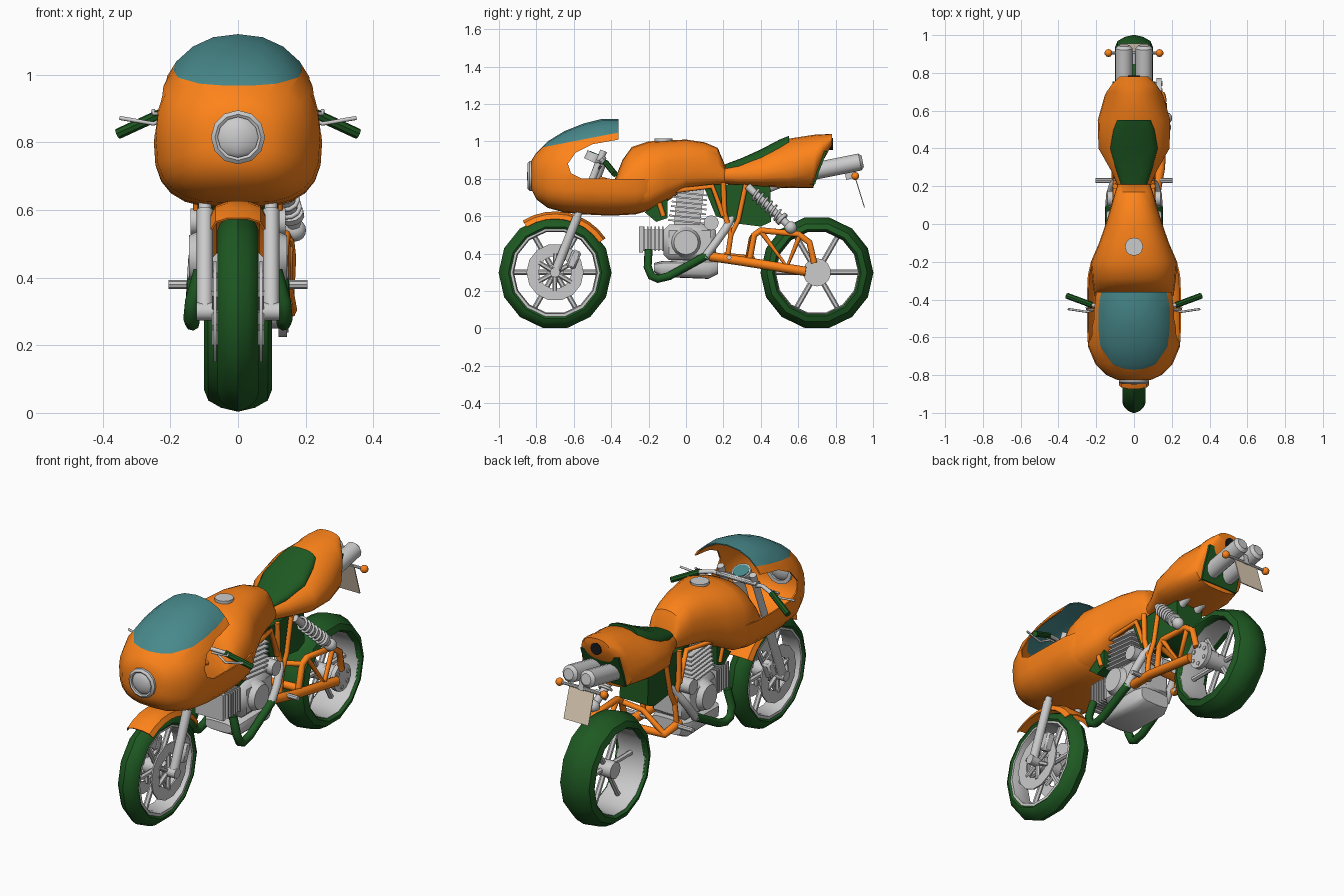
import bpy, bmesh
from math import sin, cos, pi, radians, copysign
from mathutils import Vector, Matrix

if "Cube" in bpy.data.objects:
    bpy.data.objects.remove(bpy.data.objects["Cube"])

COL = {'orange': (1, .23, .01, 1), 'green': (.013, .10, .016, 1), 'teal': (.065, .25, .26, 1),
       'black': (.01, .01, .012, 1), 'beige': (.75, .62, .48, 1)}

def mat(o, col):
    if col:
        m = bpy.data.materials.get(col) or bpy.data.materials.new(col)
        m.diffuse_color = COL[col]
        m.use_nodes = True
        m.node_tree.nodes["Principled BSDF"].inputs["Base Color"].default_value = m.diffuse_color
        o.data.materials.append(m)

def add(name, bm, col=None):
    me = bpy.data.meshes.new(name)
    bm.to_mesh(me)
    bm.free()
    o = bpy.data.objects.new(name, me)
    bpy.context.collection.objects.link(o)
    mat(o, col)
    return o

def tube(name, pts, r, col=None):
    cu = bpy.data.curves.new(name, 'CURVE')
    cu.dimensions = '3D'
    cu.bevel_depth, cu.bevel_resolution, cu.use_fill_caps = r, 2, True
    s = cu.splines.new('POLY')
    s.points.add(len(pts) - 1)
    for p, q in zip(s.points, pts):
        p.co = (*q, 1)
    o = bpy.data.objects.new(name, cu)
    bpy.context.collection.objects.link(o)
    mat(o, col)
    s.use_smooth = True
    return o

def cyl(name, a, b, r, col=None, r2=None, n=12):
    a, b = Vector(a), Vector(b)
    d = b - a
    bm = bmesh.new()
    M = Matrix.Translation((a + b) / 2) @ d.to_track_quat('Z', 'Y').to_matrix().to_4x4()
    bmesh.ops.create_cone(bm, cap_ends=True, segments=n, radius1=r, radius2=r if r2 is None else r2,
                          depth=d.length, matrix=M)
    return add(name, bm, col)

def box(name, c, size, col=None, rx=0, bevel=0):
    bm = bmesh.new()
    bmesh.ops.create_cube(bm, size=1, matrix=Matrix.Translation(c) @ Matrix.Rotation(rx, 4, 'X') @ Matrix.Diagonal((*size, 1)))
    if bevel:
        bmesh.ops.bevel(bm, geom=bm.edges[:], offset=bevel, segments=1, affect='EDGES')
    return add(name, bm, col)

def ball(name, c, r, col=None, sy=1):
    bm = bmesh.new()
    bmesh.ops.create_uvsphere(bm, u_segments=10, v_segments=8, radius=r,
                              matrix=Matrix.Translation(c) @ Matrix.Diagonal((1, sy, 1, 1)))
    return add(name, bm, col)

def prism(name, pts, x0, x1, col=None):
    bm = bmesh.new()
    f = bm.faces.new([bm.verts.new((x0, y, z)) for y, z in pts])
    g = bmesh.ops.extrude_face_region(bm, geom=[f])['geom']
    bmesh.ops.translate(bm, vec=(x1 - x0, 0, 0), verts=[v for v in g if isinstance(v, bmesh.types.BMVert)])
    bmesh.ops.recalc_face_normals(bm, faces=bm.faces)
    return add(name, bm, col)

def rings(bm, rows, closed=True):
    """Bridge consecutive point rows with quads."""
    vs = [[bm.verts.new(p) for p in row] for row in rows]
    n = len(vs[0])
    for a, b in zip(vs, vs[1:]):
        for i in range(n if closed else n - 1):
            j = (i + 1) % n
            bm.faces.new((a[i], a[j], b[j], b[i]))
    return vs

def lathe(name, prof, c, col=None, n=14):
    """Closed profile of (radius, x) turned round an x-parallel axis."""
    bm = bmesh.new()
    rows = [[(c[0] + x, c[1] + r * cos(2 * pi * k / n), c[2] + r * sin(2 * pi * k / n)) for r, x in prof]
            for k in range(n)]
    rings(bm, rows + rows[:1])
    bmesh.ops.remove_doubles(bm, verts=bm.verts, dist=1e-5)
    bmesh.ops.recalc_face_normals(bm, faces=bm.faces)
    return add(name, bm, col)

def loft(name, secs, col, eu=2.4, ed=3.2, n=24, end=True, plane=None, keep_top=False):
    """Skin rounded sections (y, bottom, top, half width, height of widest point)."""
    bm = bmesh.new()
    rows = []
    for y, zb, zt, w, zc in secs:
        row = []
        for k in range(n):
            c, s = cos(2 * pi * k / n), sin(2 * pi * k / n)
            e = 2 / (eu if s > 0 else ed)
            h = zt - zc if s > 0 else zc - zb
            row.append((copysign(w * abs(c) ** e, c), y, zc + copysign(h * abs(s) ** e, s)))
        rows.append(row)
    vs = rings(bm, rows)
    bm.faces.new(vs[0])
    if end:
        bm.faces.new(vs[-1])
    bmesh.ops.recalc_face_normals(bm, faces=bm.faces)
    if plane:
        bmesh.ops.bisect_plane(bm, geom=bm.verts[:] + bm.edges[:] + bm.faces[:], plane_co=plane[0],
                               plane_no=plane[1], clear_inner=keep_top, clear_outer=not keep_top)
    return add(name, bm, col)

def apply_mod(o, kind, **kw):
    m = o.modifiers.new(kind, kind)
    for k, v in kw.items():
        setattr(m, k, v)
    bpy.context.view_layer.objects.active = o
    bpy.ops.object.modifier_apply(modifier=m.name)

# Fairing and windshield share one skin, split by a slanted plane
F = [(-.825, .74, .90, .09, .82), (-.80, .69, .94, .145, .82), (-.74, .645, 1.0, .205, .82), (-.65, .62, 1.055, .243, .82),
     (-.55, .61, 1.095, .25, .82), (-.45, .605, 1.12, .25, .82), (-.36, .605, 1.12, .25, .82),
     (-.27, .61, 1.10, .245, .81), (-.2, .63, 1.0, .228, .80), (-.1, .69, 1.0, .17, .81)]
cutplane = ((0, -.76, .97), (0, -.19, .98))
fairing = loft('fairing', F, 'orange', eu=2.2, ed=3, end=False, plane=cutplane)
apply_mod(fairing, 'SOLIDIFY', thickness=.008, offset=-1)
cutter = prism('fairing_cutter', [(-.36, 1.3), (-.36, 1.01), (-.5, .985), (-.59, .94), (-.632, .88), (-.615, .83),
                                  (-.56, .803), (-.38, .80), (.1, .80), (.1, 1.3)], -.5, .5)
apply_mod(fairing, 'BOOLEAN', object=cutter, operation='DIFFERENCE')
bpy.data.objects.remove(cutter)
screen = loft('windshield', F[:7], 'teal', eu=2.2, ed=3, end=False, plane=cutplane, keep_top=True)
# Leave the windshield open at the back
bm = bmesh.new()
bm.from_mesh(screen.data)
bmesh.ops.delete(bm, geom=[f for f in bm.faces if abs(f.normal.y) > .99], context='FACES')
bm.to_mesh(screen.data)
bm.free()
apply_mod(screen, 'SOLIDIFY', thickness=.006, offset=-1)

# Tank, tail and seat
loft('tank', [(-.38, .63, .80, .21, .72), (-.34, .62, .90, .215, .74), (-.29, .62, .97, .222, .76), (-.2, .63, 1.0, .228, .78),
              (-.1, .68, 1.005, .185, .82), (0, .745, 1.01, .15, .84), (.1, .755, .995, .12, .85),
              (.17, .765, .965, .10, .84), (.21, .775, .87, .085, .82)], 'orange')
cyl('tank_cap', (0, -.12, .99), (0, -.12, 1.015), .048)
loft('tail', [(.19, .775, .87, .08, .82), (.28, .765, .895, .12, .82), (.4, .757, .942, .188, .83), (.55, .75, 1.015, .192, .85),
              (.68, .75, 1.035, .155, .87), (.70, .82, 1.037, .145, .91), (.735, .9, 1.038, .12, .96),
              (.78, .98, 1.04, .075, 1.01)], 'orange', eu=2, ed=2.8)
loft('seat', [(.21, .84, .878, .07, .85), (.3, .85, .912, .10, .87), (.4, .88, .957, .128, .90),
              (.5, .93, 1.01, .11, .95), (.55, .96, 1.03, .09, .98)], 'green', eu=2.6)
prism('tail_panel', [(.6, .77), (.69, .77), (.712, .84), (.755, .95), (.6, .95)], -.115, .115, 'green')
cyl('tail_light', (0, .74, .985), (0, .785, .985), .032, 'black')

# Headlight
ring = lathe('headlight_ring', [(.08, -.02), (.08, .015), (.068, .025), (.06, .02), (.06, -.02)], (0, 0, 0), n=12)
ring.matrix_world = Matrix.Translation((0, -.822, .815)) @ Matrix.Rotation(-pi / 2, 4, 'Z')
ball('headlight_lens', (0, -.822, .815), .064, sy=.45)

# Wheels
for nm, y, w, rin in (('front', -.7, .06, .238), ('rear', .7, .10, .225)):
    half = [(rin, .85 * w), (rin + .012, w), (.268, .88 * w), (.29, .5 * w)]
    lathe(nm + '_tyre', half + [(.302, 0)] + [(r, -x) for r, x in half[::-1]], (0, y, .298), 'green', 14)
    lathe(nm + '_rim', [(.243, .87 * w), (.226, .87 * w), (.22, .3 * w), (.22, -.3 * w), (.226, -.87 * w),
                        (.243, -.87 * w)], (0, y, .3), None, 14)
    for k in range(6):
        a = k * pi / 3
        cyl(nm + '_spoke', (0, y + .03 * cos(a), .3 + .03 * sin(a)), (0, y + .225 * cos(a), .3 + .225 * sin(a)), .014, n=6)
    cyl(nm + '_hub', (-.06, y, .3), (.06, y, .3), .045)
cyl('rear_axle', (.05, .7, .3), (.14, .7, .3), .05)
cyl('rear_hub_disc', (.12, .7, .3), (.145, .7, .3), .075, n=14)
for k in range(6):
    a = k * pi / 3 + .4
    cyl('hub_bolt', (.14, .7 + .05 * cos(a), .3 + .05 * sin(a)), (.15, .7 + .05 * cos(a), .3 + .05 * sin(a)), .012, n=6)

# Front fender over the tyre
bm = bmesh.new()
rings(bm, [[(x, -.7 + r * cos(a), .3 + r * sin(a)) for x, r in
            ((-.078, .285), (-.065, .31), (-.03, .323), (.03, .323), (.065, .31), (.078, .285))]
           for a in [radians(34 + 11 * k) for k in range(9)]], False)
fender = add('front_fender', bm, 'orange')
apply_mod(fender, 'SOLIDIFY', thickness=.006, offset=0)

# Fork, brakes, bars (both sides)
for s in (1, -1):
    x = s * .098
    cyl('fork_lower', (x, -.7, .3), (x, -.58, .6), .024)
    cyl('fork_upper', (x, -.6, .55), (x, -.44, .95), .019)
    cyl('axle_clamp', (s * .05, -.7, .3), (s * .122, -.7, .3), .027)
    lathe('brake_disc', [(.153, -.004), (.153, .004), (.088, .004), (.088, -.004)], (s * .068, -.7, .3))
    for k in range(6):
        a = k * pi / 3 + .5
        cyl('disc_arm', (s * .066, -.7, .3), (s * .066, -.7 + .1 * cos(a), .3 + .1 * sin(a)), .013, n=6)
    box('brake_caliper', (s * .085, -.60, .37), (.05, .05, .10), rx=-.4, bevel=.01)
    tube('handlebar', [(s * .09, -.46, .885), (s * .15, -.45, .90), (s * .23, -.425, .885)], .011)
    cyl('grip', (s * .22, -.43, .887), (s * .355, -.38, .825), .016, 'green', n=8)
    tube('brake_lever', [(s * .19, -.45, .88), (s * .25, -.465, .855), (s * .35, -.45, .872)], .006)
    tube('lever_rod', [(s * .16, -.46, .885), (s * .25, -.45, .885), (s * .25, -.44, .895)], .006)
box('top_clamp', (0, -.455, .90), (.24, .06, .025), rx=.38, bevel=.008)
box('lower_clamp', (0, -.55, .66), (.24, .07, .03), rx=.38, bevel=.008)
cyl('steering_head', (0, -.54, .66), (0, -.45, .90), .03)
cyl('gauge_body', (0, -.50, .89), (0, -.48, .932), .05, n=14)
cyl('gauge_face', (0, -.48, .93), (0, -.478, .935), .042, 'teal', n=14)

# Engine
box('crankcase', (0, .02, .46), (.23, .28, .19), bevel=.03)
box('front_cylinder', (0, -.17, .475), (.15, .14, .11))
for k in range(6):
    box('front_fin', (0, -.125 - .02 * k, .48), (.2, .008, .13))
box('front_head', (0, -.24, .475), (.17, .02, .14))
box('upright_cylinder', (0, .015, .65), (.16, .14, .22), rx=-.1)
for k in range(7):
    box('upright_fin', (0, .005 + .003 * k, .57 + .025 * k), (.22, .2 - .003 * k, .009), rx=-.1)
loft('oil_pan', [(-.17, .30, .35, .08, .33), (-.13, .275, .36, .11, .33), (.12, .265, .37, .11, .33), (.17, .29, .37, .09, .34)], None, 4, 4, 16)
for s in (1, -1):
    cyl('engine_cover', (s * .10, 0, .46), (s * .145, 0, .46), .085, r2=.065, n=16)
    cyl('side_cap', (s * .05, .135, .565), (s * .14, .135, .565), .04)
    tube('exhaust_header', [(s * .11, -.2, .42), (s * .135, -.205, .33), (s * .14, -.185, .28), (s * .135, -.15, .265),
                            (s * .135, -.09, .28), (s * .13, .11, .39)], .022, 'green')
    tube('exhaust_link', [(s * .13, .10, .38), (s * .125, .16, .46), (s * .11, .21, .53), (s * .06, .25, .60),
                          (s * .05, .42, .74), (s * .052, .66, .835)], .022)
    cyl('muffler', (s * .053, .62, .828), (s * .053, .93, .89), .046)
    cyl('muffler_tip', (s * .053, .93, .89), (s * .053, .945, .893), .046, r2=.03)
    cyl('foot_peg', (s * .08, .23, .38), (s * .205, .23, .38), .013, n=8)
    # Trellis frame
    x = s * .10
    tube('frame_rear_post', [(x, .2, .78), (x, .205, .62), (x, .24, .5), (x, .22, .37)], .014, 'orange')
    tube('frame_brace', [(x, .32, .77), (x, .28, .58), (x, .24, .5)], .013, 'orange')
    tube('frame_front', [(s * .05, -.46, .8), (s * .13, -.2, .72), (x, .14, .76), (x, .2, .6)], .014, 'orange')
    tube('frame_front_brace', [(s * .12, -.16, .72), (s * .12, -.12, .6)], .013, 'orange')
    ball('turn_signal', (s * .135, .905, .815), .021, 'orange')

# Air box and inner covers
prism('air_box', [(.09, .77), (.45, .77), (.455, .57), (.4, .545), (.28, .56), (.16, .6)], -.085, .085, 'green')
prism('front_cover', [(-.22, .62), (-.1, .7), (-.1, .59), (-.16, .57)], -.12, .12, 'green')

# Single-sided swingarm
tube('swingarm_lower', [(.11, .13, .385), (.14, .3, .36), (.15, .64, .305)], .025, 'orange')
tube('swingarm_upper', [(.13, .34, .37), (.135, .365, .5), (.14, .4, .525), (.15, .6, .505), (.155, .66, .46), (.15, .685, .35)], .017, 'orange')
tube('swingarm_braces', [(.14, .40, .52), (.145, .54, .33), (.15, .61, .5)], .014, 'orange')
tube('swingarm_cross', [(.13, .35, .37), (-.10, .33, .37), (-.10, .2, .385)], .022, 'orange')
tube('swingarm_cross_upper', [(.135, .365, .5), (.02, .35, .48), (-.10, .33, .37)], .015, 'orange')

# Shock absorber with coil spring
a, b = Vector((.115, .33, .76)), Vector((.17, .56, .54))
cyl('shock_body', a, b, .02)
q = (b - a).to_track_quat('Z', 'Y')
tube('shock_spring', [a.lerp(b, .15 + .6 * k / 60) + q @ Vector((.03 * cos(k * pi / 5), .03 * sin(k * pi / 5), 0))
                      for k in range(61)], .007)
cyl('shock_collar', a.lerp(b, .76), a.lerp(b, .82), .037)
ball('shock_mount', b, .033)

# Plate and signal bar
cyl('signal_bar', (-.13, .905, .815), (.13, .905, .815), .008, n=8)
box('plate_bracket', (0, .88, .83), (.03, .06, .06), rx=.2)
box('number_plate', (0, .927, .735), (.15, .005, .185), 'beige', rx=.3)

# Smooth shading with sharp edges kept
bpy.ops.object.select_all(action='DESELECT')
for o in bpy.context.scene.objects:
    if o.type == 'MESH':
        o.select_set(True)
        bpy.context.view_layer.objects.active = o
bpy.ops.object.shade_smooth_by_angle(angle=radians(38))
